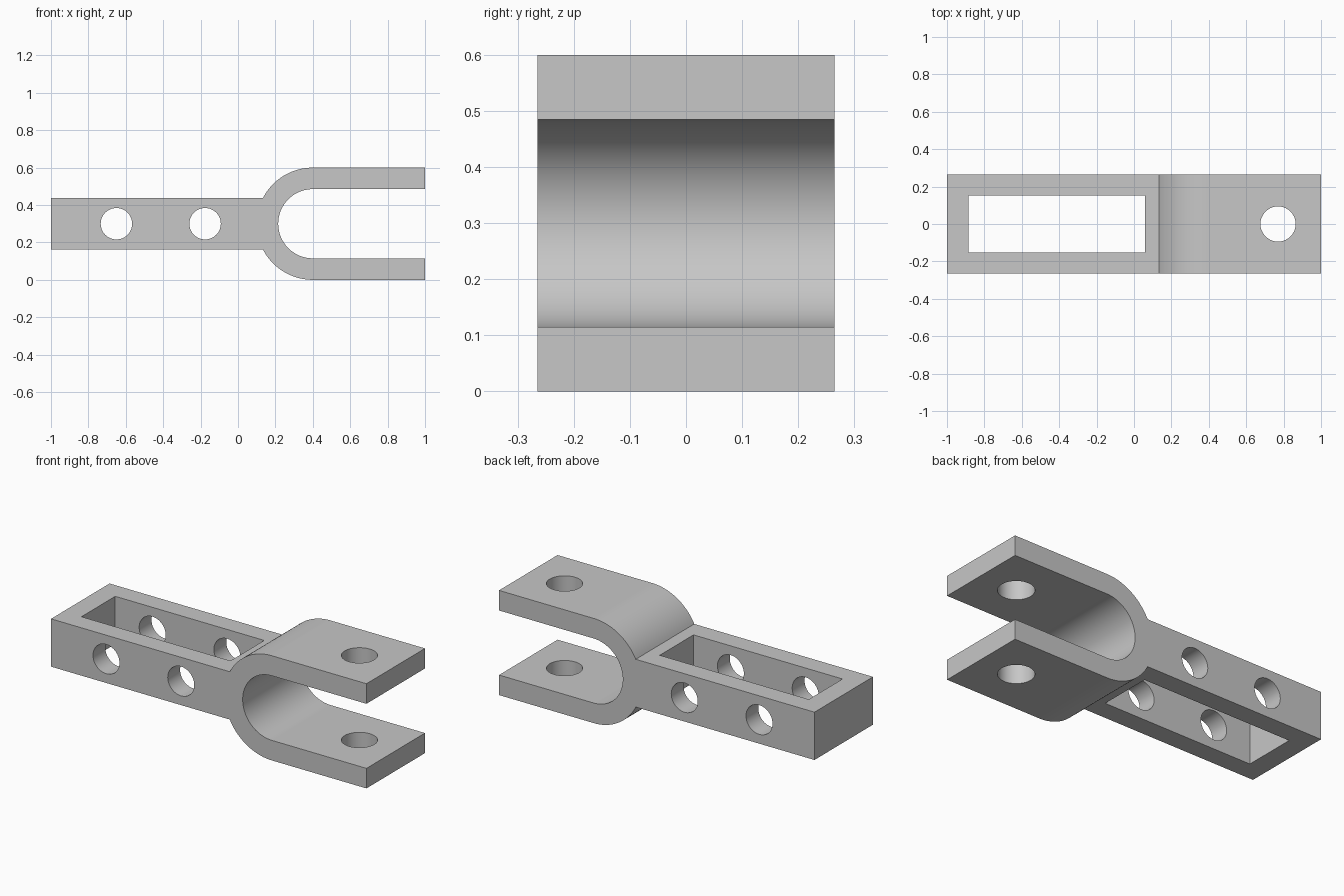
import bpy
import bmesh
from math import pi, asin, cos, sin, radians

if "Cube" in bpy.data.objects:
    bpy.data.objects.remove(bpy.data.objects["Cube"], do_unlink=True)

# Main dimensions
HALF_WIDTH = 0.265
MID_Z = 0.3
BAR_HALF_HEIGHT = 0.137
BEND_X, OUTER_R, INNER_R = 0.4, 0.3, 0.185
ARC_STEPS = 48

steel = bpy.data.materials.new("grey_steel")
steel.use_nodes = True
colour = (0.57, 0.57, 0.57, 1)
steel.diffuse_color = colour
steel.node_tree.nodes["Principled BSDF"].inputs["Base Color"].default_value = colour


def arc(radius, start, end, steps):
    """Points on the bend, running from one angle to another."""
    angles = [start + (end - start) * i / steps for i in range(steps + 1)]
    return [(BEND_X + radius * cos(a), MID_Z + radius * sin(a)) for a in angles]


def extruded(name, profile):
    """Side profile in x and z, extruded across the width."""
    bm = bmesh.new()
    face = bm.faces.new([bm.verts.new((x, -HALF_WIDTH, z)) for x, z in profile])
    side = bmesh.ops.extrude_face_region(bm, geom=[face])["geom"]
    verts = [v for v in side if isinstance(v, bmesh.types.BMVert)]
    bmesh.ops.translate(bm, verts=verts, vec=(0, 2 * HALF_WIDTH, 0))
    bmesh.ops.recalc_face_normals(bm, faces=bm.faces)
    mesh = bpy.data.meshes.new(name)
    bm.to_mesh(mesh)
    bm.free()
    obj = bpy.data.objects.new(name, mesh)
    bpy.context.collection.objects.link(obj)
    mesh.materials.append(steel)
    return obj


def cut(target, cutter):
    """Subtract a cutter and remove it."""
    cutter.hide_render = True
    cutter.data.materials.append(steel)
    mod = target.modifiers.new("cut", 'BOOLEAN')
    mod.operation = 'DIFFERENCE'
    mod.solver = 'EXACT'
    mod.object = cutter
    bpy.context.view_layer.objects.active = target
    bpy.ops.object.modifier_apply(modifier=mod.name)
    bpy.data.objects.remove(cutter, do_unlink=True)


def drill(target, x, radius, rotation):
    """Round hole through the whole part."""
    bpy.ops.mesh.primitive_cylinder_add(vertices=64, radius=radius, depth=2,
                                        location=(x, 0, MID_Z), rotation=rotation)
    cut(target, bpy.context.object)


# Bar and fork as one side profile
shoulder = asin(BAR_HALF_HEIGHT / OUTER_R)
profile = [(-1, MID_Z - BAR_HALF_HEIGHT)]
profile += arc(OUTER_R, pi + shoulder, 1.5 * pi, ARC_STEPS // 2)
profile += [(1, MID_Z - OUTER_R), (1, MID_Z - INNER_R)]
profile += arc(INNER_R, 1.5 * pi, 0.5 * pi, ARC_STEPS)
profile += [(1, MID_Z + INNER_R), (1, MID_Z + OUTER_R)]
profile += arc(OUTER_R, 0.5 * pi, pi - shoulder, ARC_STEPS // 2)
profile += [(-1, MID_Z + BAR_HALF_HEIGHT)]
clevis = extruded("clevis_bracket", profile)

# Rectangular slot through the bar
bpy.ops.mesh.primitive_cube_add(size=1, location=(-0.413, 0, MID_Z))
slot = bpy.context.object
slot.scale = (0.945, 0.306, 1)
cut(clevis, slot)

# Cross holes in the bar, pin hole in the fork arms
for hole_x in (-0.65, -0.176):
    drill(clevis, hole_x, 0.084, (pi / 2, 0, 0))
drill(clevis, 0.77, 0.094, (0, 0, 0))

# Smooth curves, crisp edges and flat large faces
bpy.ops.object.select_all(action='DESELECT')
clevis.select_set(True)
bpy.context.view_layer.objects.active = clevis
bpy.ops.object.shade_smooth_by_angle(angle=radians(30))
weighted = clevis.modifiers.new("flat_faces", 'WEIGHTED_NORMAL')
weighted.keep_sharp = True
